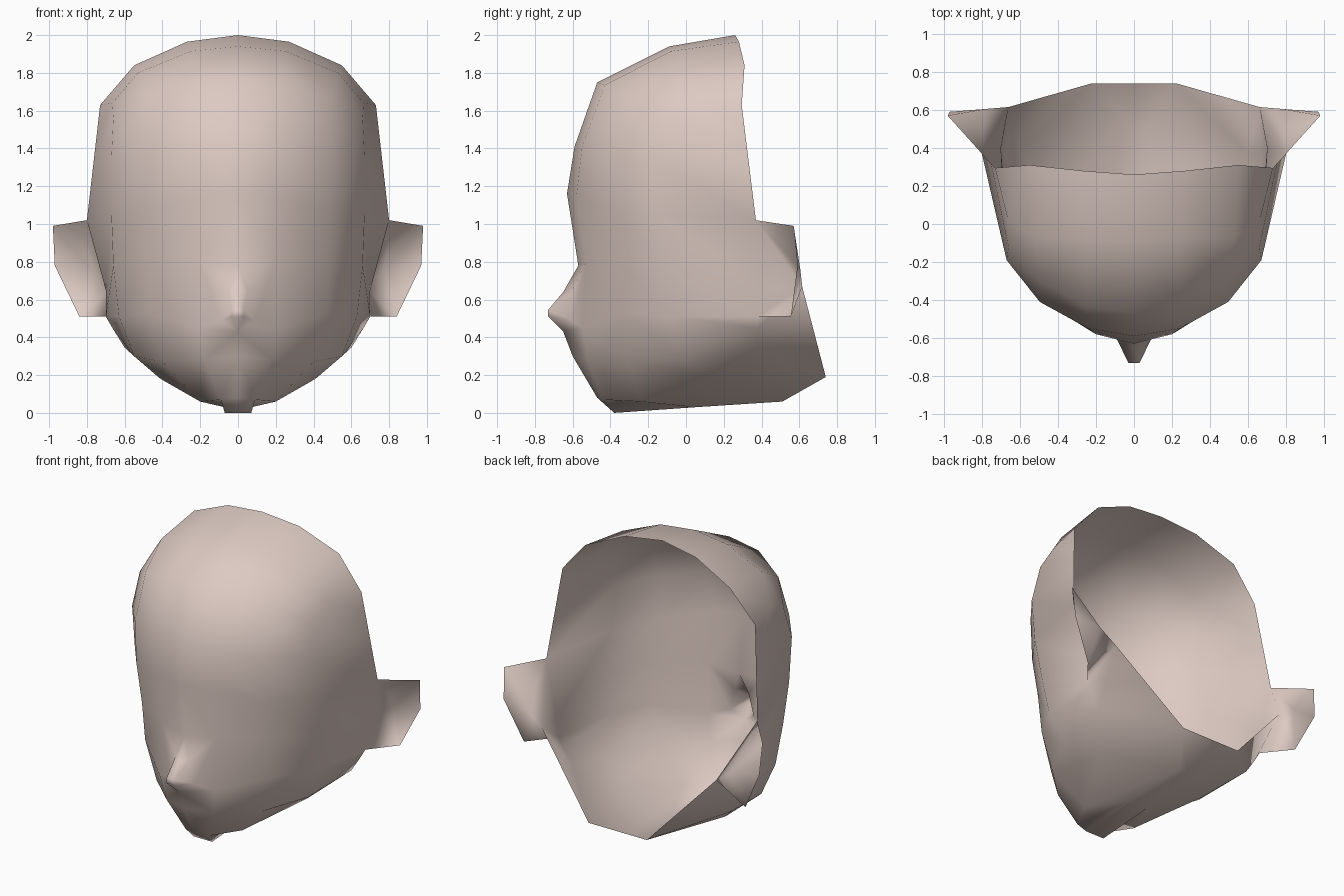
import bpy, bmesh
from mathutils import Vector

if "Cube" in bpy.data.objects:
    bpy.data.objects.remove(bpy.data.objects["Cube"])

# Each row runs from the centre line to the side; the model is mirrored in x
EAR_ROOT = Vector((.80, .37, 1.02))
CORNER = Vector((.73, .295, 1.63))
forehead = [
    [(0, .26, 2.0), (.27, .28, 1.965), (.55, .31, 1.84)],
    [(0, -.09, 1.94), (.25, -.08, 1.915), (.53, -.07, 1.80), (.665, .03, 1.64)],
    [(0, -.47, 1.75), (.25, -.43, 1.735), (.49, -.30, 1.67), (.66, -.12, 1.56)],
    [(0, -.59, 1.41), (.24, -.55, 1.41), (.495, -.41, 1.37), (.67, -.19, 1.35)],
    [(0, -.63, 1.16), (.20, -.58, 1.15), (.49, -.40, 1.08), (.67, -.16, 1.05)],
]
# Side rim points lie on the straight edge down to the ear
for row, t in zip(forehead, (0, .2, .32, .55, 1)):
    if t == 0:
        row.append(CORNER)
    row.append(CORNER.lerp(EAR_ROOT, t))

cheeks = [
    [(0, -.57, .78), (.20, -.53, .80), (.48, -.355, .80), (.66, -.11, .78), (.70, .40, .65)],
    [(0, -.65, .43), (.21, -.55, .45), (.48, -.32, .53), (.63, -.07, .51), (.70, .38, .51)],
]
jaw = [
    [(0, -.60, .30), (.18, -.52, .28), (.40, -.31, .27), (.55, -.03, .30), (.665, .38, .45)],
    [(0, -.47, .08), (.09, -.44, .07), (.20, -.24, .06), (.41, .16, .18), (.60, .37, .345)],
    [(0, -.38, 0), (.07, -.38, 0), (.07, .05, .03), (.06, .51, .06), (.22, .74, .19)],
]

bm = bmesh.new()


def add(*points):
    return [bm.verts.new(p) for p in points]


def fill(*verts):
    bm.faces.new(verts)


# Face shell, leaving a gap for the nose
grid = [add(*row) for row in forehead + cheeks + jaw]
NOSE_ROW = 5
for r in range(len(grid) - 1):
    for c in range(4):
        if (r, c) != (NOSE_ROW, 0):
            fill(grid[r][c], grid[r][c + 1], grid[r + 1][c + 1], grid[r + 1][c])

# Nose
top, eye = grid[5][:2]
base, cheek = grid[6][:2]
bridge, side, tip, tip_side, under, under_side, wing = add(
    (0, -.65, .64), (.05, -.605, .64), (0, -.73, .545), (.03, -.73, .545),
    (0, -.73, .51), (.03, -.73, .51), (.09, -.605, .49))
fill(top, eye, wing, side)
fill(top, side, bridge)
fill(bridge, side, tip_side, tip)
fill(side, wing, tip_side)
fill(tip, tip_side, under_side, under)
fill(tip_side, wing, under_side)
fill(under, under_side, base)
fill(under_side, wing, base)
fill(wing, eye, cheek)
fill(wing, cheek, base)

# Underside and back lip
chin, chin_side, floor_side, heel_side, lip_side = grid[9]
floor, heel, lip = add((0, .05, .03), (0, .51, .06), (0, .74, .19))
fill(chin, chin_side, floor_side, floor)
fill(floor, floor_side, heel_side, heel)
fill(heel, heel_side, lip_side, lip)

# Cupped ear around its hollow, and the neck edge below it
nape, hollow, ear_top, ear_back, ear_lobe = add(
    (.66, .615, .67), (.78, .605, .76), (.98, .57, .99), (.97, .59, .78), (.84, .555, .51))
neck = [grid[r][4] for r in range(4, 9)] + [lip_side]
for a, b in zip(neck, neck[1:]):
    fill(nape, a, b)
ear = [neck[0], ear_top, ear_back, ear_lobe, nape]
for a, b in zip(ear, ear[1:] + ear[:1]):
    fill(hollow, b, a)
fill(nape, ear_lobe, grid[6][4])

bmesh.ops.remove_doubles(bm, verts=bm.verts, dist=.0005)
bmesh.ops.recalc_face_normals(bm, faces=bm.faces)
brow = min(bm.faces, key=lambda f: (f.calc_center_median() - Vector((.1, -.6, 1.3))).length)
if brow.normal.y > 0:
    bmesh.ops.reverse_faces(bm, faces=bm.faces)
for f in bm.faces:
    f.smooth = True

mesh = bpy.data.meshes.new("head_shell")
bm.to_mesh(mesh)
bm.free()
head = bpy.data.objects.new("head_shell", mesh)
bpy.context.collection.objects.link(head)
mirror = head.modifiers.new("mirror", 'MIRROR')
mirror.use_clip = True

skin = bpy.data.materials.new("pale_skin")
skin.diffuse_color = (.72, .59, .54, 1)
skin.use_nodes = True
skin.node_tree.nodes["Principled BSDF"].inputs["Base Color"].default_value = skin.diffuse_color
mesh.materials.append(skin)
